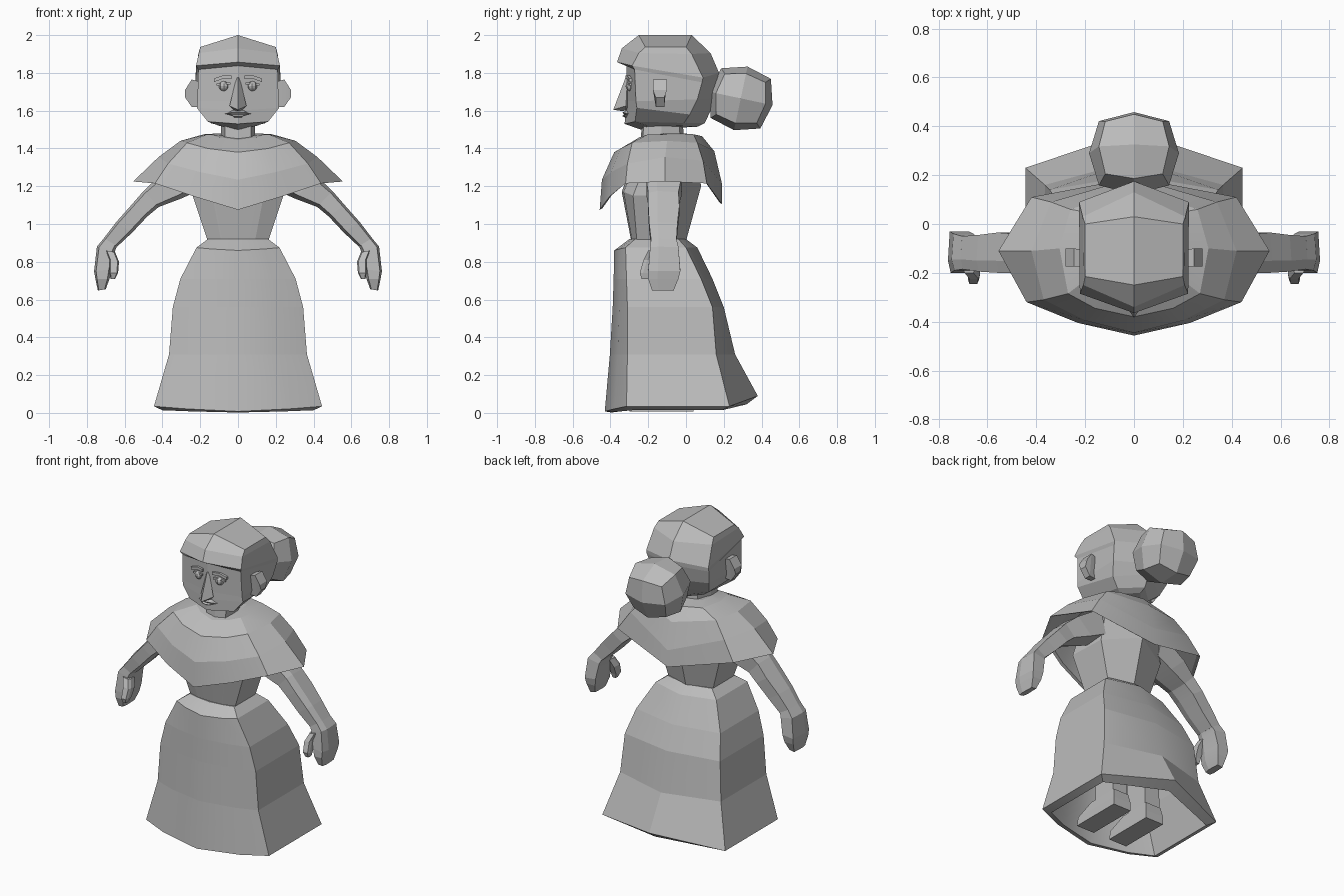
import bpy, bmesh, math
from mathutils import Matrix, Vector

cube = bpy.data.objects.get("Cube")
if cube:
    bpy.data.objects.remove(cube, do_unlink=True)

grey = bpy.data.materials.new("plain_grey")
grey.use_nodes = True
GREY = (0.5, 0.5, 0.5, 1)
grey.diffuse_color = GREY
grey.node_tree.nodes["Principled BSDF"].inputs["Base Color"].default_value = GREY


def finish(name, bm, mirror=True, angle=12):
    """Mirror across x = 0, fix normals and add the object."""
    if mirror:
        bmesh.ops.mirror(bm, geom=bm.verts[:] + bm.edges[:] + bm.faces[:],
                         axis='X', merge_dist=0.0005)
    bmesh.ops.recalc_face_normals(bm, faces=bm.faces[:])
    mesh = bpy.data.meshes.new(name)
    bm.to_mesh(mesh)
    bm.free()
    mesh.materials.append(grey)
    obj = bpy.data.objects.new(name, mesh)
    bpy.context.collection.objects.link(obj)
    bpy.ops.object.select_all(action='DESELECT')
    obj.select_set(True)
    bpy.context.view_layer.objects.active = obj
    bpy.ops.object.shade_smooth_by_angle(angle=math.radians(angle), keep_sharp_edges=True)
    return obj


def loft(name, rings, closed=False, angle=12):
    """Skin rings of points with crisp bands; open rings are halves from front to back."""
    bm = bmesh.new()
    rows = [[bm.verts.new(p) for p in ring] for ring in rings]
    n = len(rows[0])
    for a, b in zip(rows, rows[1:]):
        for j in range(n if closed else n - 1):
            k = (j + 1) % n
            bm.faces.new((a[j], a[k], b[k], b[j]))
    bm.faces.new(rows[0])
    bm.faces.new(rows[-1])
    for row in rows:
        for a, b in zip(row, row[1:]):
            bm.edges.get((a, b)).smooth = False
    return finish(name, bm, True, angle)


def scaled(ring, s, dz, cy=-0.1):
    return [(x * s, cy + (y - cy) * s, z + dz) for x, y, z in ring]


# Skirt: half width, front, front corner, back corner, back, and corner/front/back heights
def skirt_ring(w, front, fc, bc, back, z, zf=None, zb=None):
    zf, zb = zf or z, zb or z
    return [(0, front, zf), (w * .62, front + (fc - front) * .45, (z + zf) / 2),
            (w, fc, z), (w, bc, z), (0, back, zb)]


skirt = [skirt_ring(.16, -.30, -.27, -.04, .0, .92),
         skirt_ring(.22, -.38, -.32, .0, .06, .875, .86),
         skirt_ring(.305, -.383, -.315, .08, .14, .71),
         skirt_ring(.345, -.388, -.31, .14, .20, .56),
         skirt_ring(.365, -.403, -.31, .16, .26, .31),
         skirt_ring(.445, -.43, -.315, .23, .38, .035, .008, .09),
         skirt_ring(.40, -.395, -.285, .19, .32, .014, .002, .045)]
skirt += [scaled(skirt[4], .9, 0), scaled(skirt[2], .85, 0)]
loft("skirt", skirt, angle=27)


# Legs and shoes under the skirt
def block(x0, x1, y0, y1, z):
    return [(x0, y0, z), (x1, y0, z), (x1, y1, z), (x0, y1, z)]


loft("leg", [block(.07, .18, -.15, .01, .75), block(.07, .18, -.14, .02, .1),
             block(.07, .18, -.12, .04, .05)], True)
loft("shoe", [block(.07, .18, -.18, .03, .12), block(.06, .19, -.29, .04, .06),
              block(.06, .19, -.30, .04, .008)], True)

# Torso
loft("torso", [
    [(0, -.29, .91), (.09, -.285, .91), (.16, -.26, .91), (.16, -.05, .91), (0, .0, .91)],
    [(0, -.34, 1.17), (.14, -.33, 1.17), (.24, -.28, 1.15), (.23, -.03, 1.15), (0, .08, 1.2)],
    [(0, -.27, 1.37), (.14, -.25, 1.37), (.22, -.2, 1.36), (.2, -.02, 1.36), (0, .05, 1.37)]])

# Shoulder cape with a thin turned-under hem
cape = [
    [(0, -.2, 1.46), (.06, -.19, 1.465), (.09, -.16, 1.47), (.1, -.11, 1.48),
     (.09, -.04, 1.48), (0, -.01, 1.48)],
    [(0, -.27, 1.445), (.1, -.245, 1.46), (.16, -.2, 1.475), (.18, -.1, 1.475),
     (.15, .04, 1.475), (0, .085, 1.465)],
    [(0, -.38, 1.38), (.16, -.345, 1.4), (.27, -.285, 1.43), (.305, -.1, 1.44),
     (.26, .06, 1.43), (0, .15, 1.385)],
    [(0, -.445, 1.235), (.2, -.395, 1.275), (.37, -.31, 1.32), (.42, -.11, 1.355),
     (.34, .09, 1.335), (0, .19, 1.215)],
    [(0, -.457, 1.075), (.23, -.405, 1.145), (.44, -.32, 1.215), (.555, -.11, 1.225),
     (.42, .11, 1.215), (0, .19, 1.105)]]
cape += [scaled(cape[4], .96, .008), scaled(cape[3], .92, -.01), scaled(cape[2], .85, -.03)]
loft("cape", cape, angle=25)

# Neck
loft("neck", [[(0, y0, z), (.07, y0 + .01, z), (.09, -.13, z), (.06, y1 - .02, z), (0, y1, z)]
              for y0, y1, z in ((-.24, -.01, 1.44), (-.23, -.02, 1.58))])


# Head: hair cap, brow step, face and jaw
def head_ring(front, back, *corners):
    return [(0, *front), *corners, (0, *back)]


loft("head", [
    head_ring((-.25, 2), (.03, 2), (.2, -.215, 1.937), (.2, .0, 1.937)),
    head_ring((-.34, 1.93), (.13, 1.905), (.207, -.25, 1.905), (.21, .03, 1.9)),
    head_ring((-.365, 1.857), (.175, 1.8), (.222, -.285, 1.838), (.225, .09, 1.775)),
    head_ring((-.315, 1.838), (.175, 1.77), (.21, -.272, 1.818), (.225, .085, 1.75)),
    head_ring((-.315, 1.65), (.162, 1.67), (.215, -.265, 1.65), (.21, .06, 1.66)),
    head_ring((-.32, 1.6), (.135, 1.61), (.218, -.26, 1.615), (.18, .02, 1.58)),
    head_ring((-.325, 1.53), (.1, 1.535), (.16, -.27, 1.542), (.12, -.01, 1.535)),
    head_ring((-.24, 1.5), (.06, 1.515), (.1, -.2, 1.52), (.08, -.03, 1.52))])

# Hair bun: a rounded, once-divided cube with flatter sides
bm = bmesh.new()
bmesh.ops.create_cube(bm, size=2)
bmesh.ops.subdivide_edges(bm, edges=bm.edges[:], cuts=1, use_grid_fill=True)
for v in bm.verts:
    v.co = v.co.normalized() * (.172 if v.co.length < 1.1 else .19)
    v.co.x *= 1.07
bmesh.ops.transform(bm, verts=bm.verts[:], matrix=Matrix.Translation((0, .29, 1.665))
                    @ Matrix.Rotation(math.radians(-12), 4, 'X'))
finish("hair_bun", bm, False)


# Ears, leaning outwards
def ear_ring(x, y0, y1, top, bottom):
    return [(x, y0, top), (x, y1, top), (x, y1 - .015, bottom), (x, y0 + .015, bottom)]


loft("ear", [ear_ring(.19, -.17, -.11, 1.75, 1.62), ear_ring(.245, -.175, -.1, 1.765, 1.62),
             ear_ring(.28, -.175, -.1, 1.71, 1.67)], True)

# Nose and lips
loft("nose", [[(0, -.32, 1.775), (.008, -.31, 1.775), (0, -.3, 1.775)],
              [(0, -.385, 1.605), (.045, -.318, 1.625), (0, -.29, 1.625)],
              [(0, -.34, 1.598), (.025, -.318, 1.605), (0, -.29, 1.605)]])
loft("lips", [[(0, y, z), (w * .5, y + .005, z + d), (w, -.305, 1.583), (0, -.28, 1.583)]
              for y, z, w, d in ((-.318, 1.598, .06, .004), (-.338, 1.59, .072, 0),
                                 (-.328, 1.58, .066, 0), (-.338, 1.572, .05, 0),
                                 (-.32, 1.562, .04, .002))])

# Eyes, lids and brows
bm = bmesh.new()
bmesh.ops.create_uvsphere(bm, u_segments=8, v_segments=6, radius=.027,
                          matrix=Matrix.Translation((.075, -.293, 1.73)))
finish("eyeball", bm)


def bar(name, x0, x1, z0, z1, h, out):
    """Slim bar following the slope of the face."""
    ends = []
    for x, z in ((x0, z0), ((x0 + x1) / 2, max(z0, z1)), (x1, z1)):
        y = -.315 + x * .2
        ends.append([(x, y - out, z), (x, y - out, z + h), (x, y + .02, z + h), (x, y + .02, z)])
    loft(name, ends, True)


bar("eyelid", .04, .115, 1.738, 1.732, .012, .008)
bar("eyebrow", .035, .128, 1.768, 1.752, .018, .012)


# Arms: inner and outer edge (x, z) plus depth range for every section
def limb(name, sections):
    rings = []
    for inner, outer, y0, y1 in sections:
        a, b = Vector((inner[0], 0, inner[1])), Vector((outer[0], 0, outer[1]))
        spots = ((0, .3), (.15, 0), (.88, 0), (1, .3), (.92, 1), (.08, 1))
        rings.append([a.lerp(b, t) + Vector((0, y0 + (y1 - y0) * d, 0)) for t, d in spots])
    loft(name, rings, True)


limb("arm", [((.2, 1.18), (.24, 1.37), -.21, -.02), ((.3, 1.135), (.42, 1.25), -.21, -.025),
             ((.42, 1.09), (.5, 1.175), -.2, -.04), ((.48, 1.04), (.565, 1.1), -.2, -.035),
             ((.56, .955), (.645, 1.01), -.195, -.045), ((.64, .88), (.71, .925), -.185, -.05)])
limb("hand", [((.64, .885), (.71, .925), -.185, -.05), ((.65, .86), (.747, .88), -.19, -.04),
              ((.67, .76), (.762, .75), -.2, -.03), ((.68, .71), (.755, .71), -.2, -.04),
              ((.70, .655), (.742, .648), -.18, -.065)])
limb("thumb", [((.65, .85), (.70, .86), -.2, -.14), ((.63, .8), (.68, .81), -.225, -.16),
               ((.635, .74), (.68, .74), -.245, -.19), ((.65, .71), (.675, .71), -.235, -.2)])
